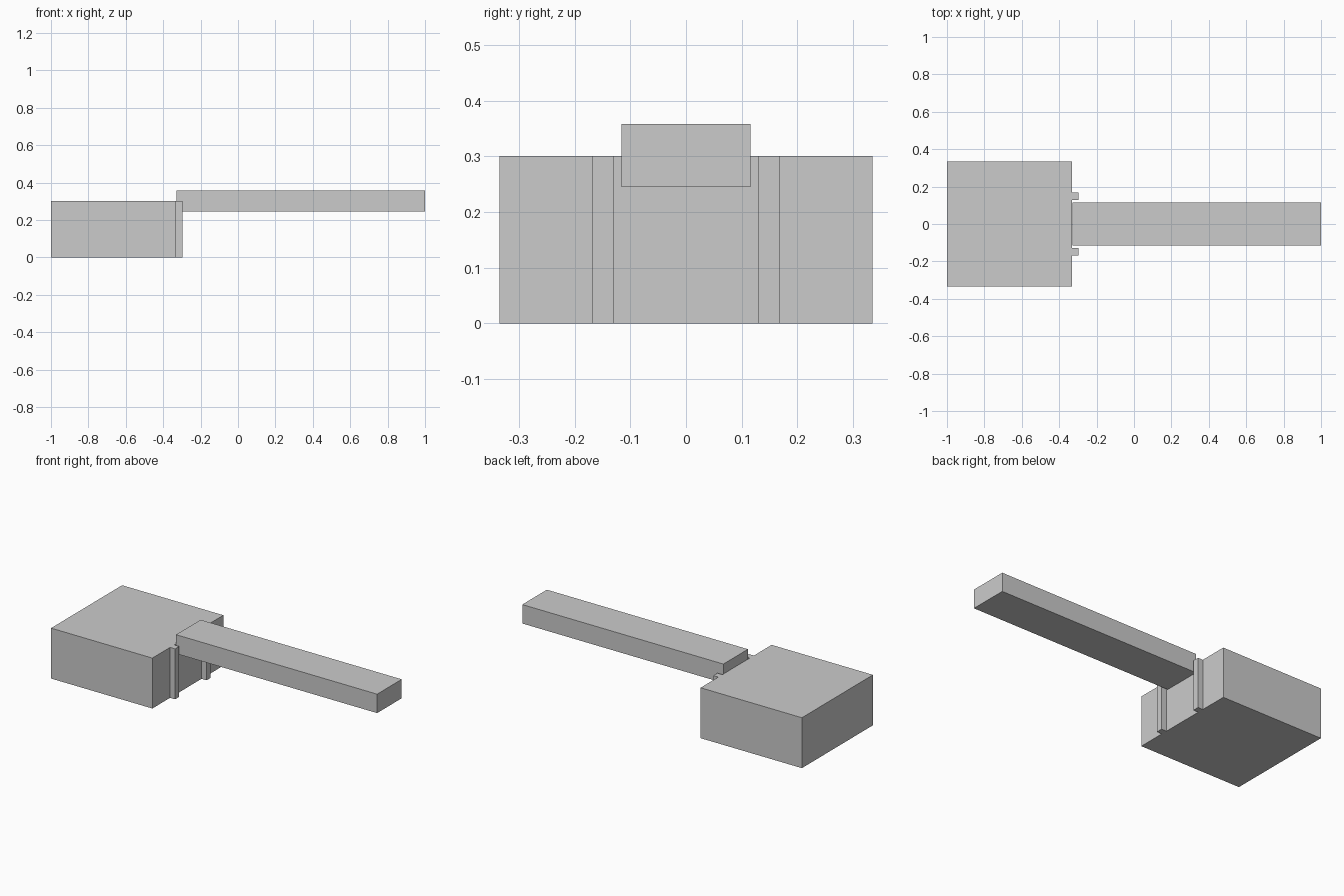
import bpy

if "Cube" in bpy.data.objects:
    bpy.data.objects.remove(bpy.data.objects["Cube"])


def box(name, x, y, z):
    """Axis-aligned box from (min, max) ranges."""
    bpy.ops.mesh.primitive_cube_add(size=1, location=[sum(r) / 2 for r in (x, y, z)])
    ob = bpy.context.object
    ob.name = name
    ob.scale = [r[1] - r[0] for r in (x, y, z)]
    bpy.ops.object.transform_apply(location=False, rotation=False, scale=True)
    return ob


# Square main block
box("main_block", (-1.0, -0.331), (-0.335, 0.335), (0.0, 0.301))

# Long raised bar butting against the block
box("long_bar", (-0.328, 1.0), (-0.116, 0.116), (0.245, 0.358))

# Pair of vertical ribs flanking the bar
for side, label in ((-1, "front"), (1, "back")):
    y = sorted((side * 0.129, side * 0.168))
    box(label + "_rib", (-0.331, -0.298), y, (0.0, 0.301))
